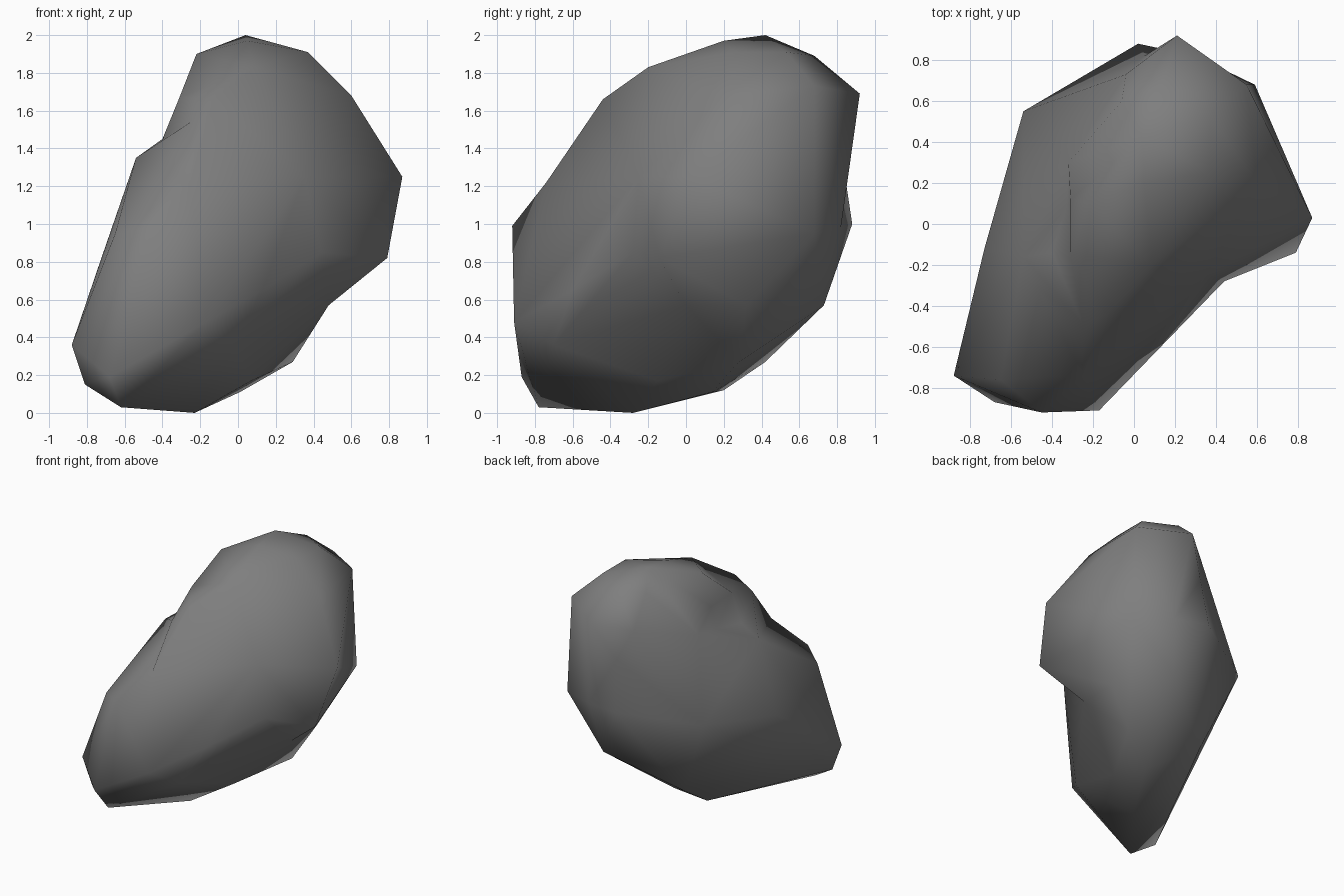
import bpy, bmesh
from mathutils import Vector

if "Cube" in bpy.data.objects:
    bpy.data.objects.remove(bpy.data.objects["Cube"])

# corner points of the boulder, from the crown down to the underside
corners = [
    # crown
    (.04, .42, 2.0), (.37, .53, 1.91), (.37, .25, 1.91), (.14, .68, 1.89),
    (-.06, .60, 1.89), (-.22, .10, 1.90), (.09, -.20, 1.83), (.05, .2, 1.97),
    (-.13, -.44, 1.66), (.21, .92, 1.69), (.55, .68, 1.73), (.60, .20, 1.68),
    # shoulder ledge with a step above it
    (-.54, -.16, 1.35), (-.40, -.14, 1.45), (-.31, -.15, 1.67),
    (-.31, .12, 1.66), (-.33, .08, 1.47), (-.32, .30, 1.50), (-.04, .73, 1.62),
    (.05, .82, 1.40), (-.25, -.49, 1.54),
    # waist
    (.87, .03, 1.25), (.79, -.14, .82), (.35, -.25, 1.25), (.44, -.28, .85),
    (.13, -.60, .65), (-.25, -.74, 1.22), (-.45, -.92, .99),
    (-.65, -.76, .95), (-.73, -.12, .80), (-.54, .55, .92),
    (.02, .88, 1.0), (.30, .82, .98), (.59, .68, .95),
    # lower sides
    (-.17, -.91, .48), (-.88, -.74, .36), (-.68, -.87, .19),
    (-.81, -.72, .15), (.48, 0, .57), (.48, .32, .57), (.23, .73, .57),
    (-.03, -.70, .36),
    # underside
    (-.62, -.78, .03), (-.23, -.28, 0), (.07, -.15, .17),
    (.29, .28, .27), (-.33, .20, .12), (-.28, .42, .27), (.01, .14, .11),
]
corners = [Vector(c) for c in corners]
centre = Vector((-.05, 0, .95))

# skin the points: hull of their directions, then move each back to its place
bm = bmesh.new()
verts = [bm.verts.new((c - centre).normalized()) for c in corners]
bmesh.ops.convex_hull(bm, input=verts)
for v, c in zip(verts, corners):
    v.co = c

# below the ledge, flip diagonals towards the fuller, convex surface
bmesh.ops.recalc_face_normals(bm, faces=bm.faces)
for _ in range(6):
    for e in list(bm.edges):
        if not e.is_valid or e.is_convex or len(e.link_faces) != 2:
            continue
        a, b = [next(v for v in f.verts if v not in e.verts) for f in e.link_faces]
        p, q = e.verts
        if max(v.co.z for v in (a, b, p, q)) > 1.36:
            continue
        n1 = (b.co - a.co).cross(p.co - a.co)
        n2 = (q.co - a.co).cross(b.co - a.co)
        if not bm.edges.get((a, b)) and n1.normalized().dot(n2.normalized()) > .8:
            bmesh.utils.edge_rotate(e, False)
bmesh.ops.recalc_face_normals(bm, faces=bm.faces)
for f in bm.faces:
    f.smooth = True

mesh = bpy.data.meshes.new("boulder")
bm.to_mesh(mesh)
bm.free()
# dark grey stone
stone = bpy.data.materials.new("stone")
stone.diffuse_color = (.21, .21, .21, 1)
stone.use_nodes = True
stone.node_tree.nodes["Principled BSDF"].inputs["Base Color"].default_value = stone.diffuse_color
mesh.materials.append(stone)
bpy.context.collection.objects.link(bpy.data.objects.new("boulder", mesh))
